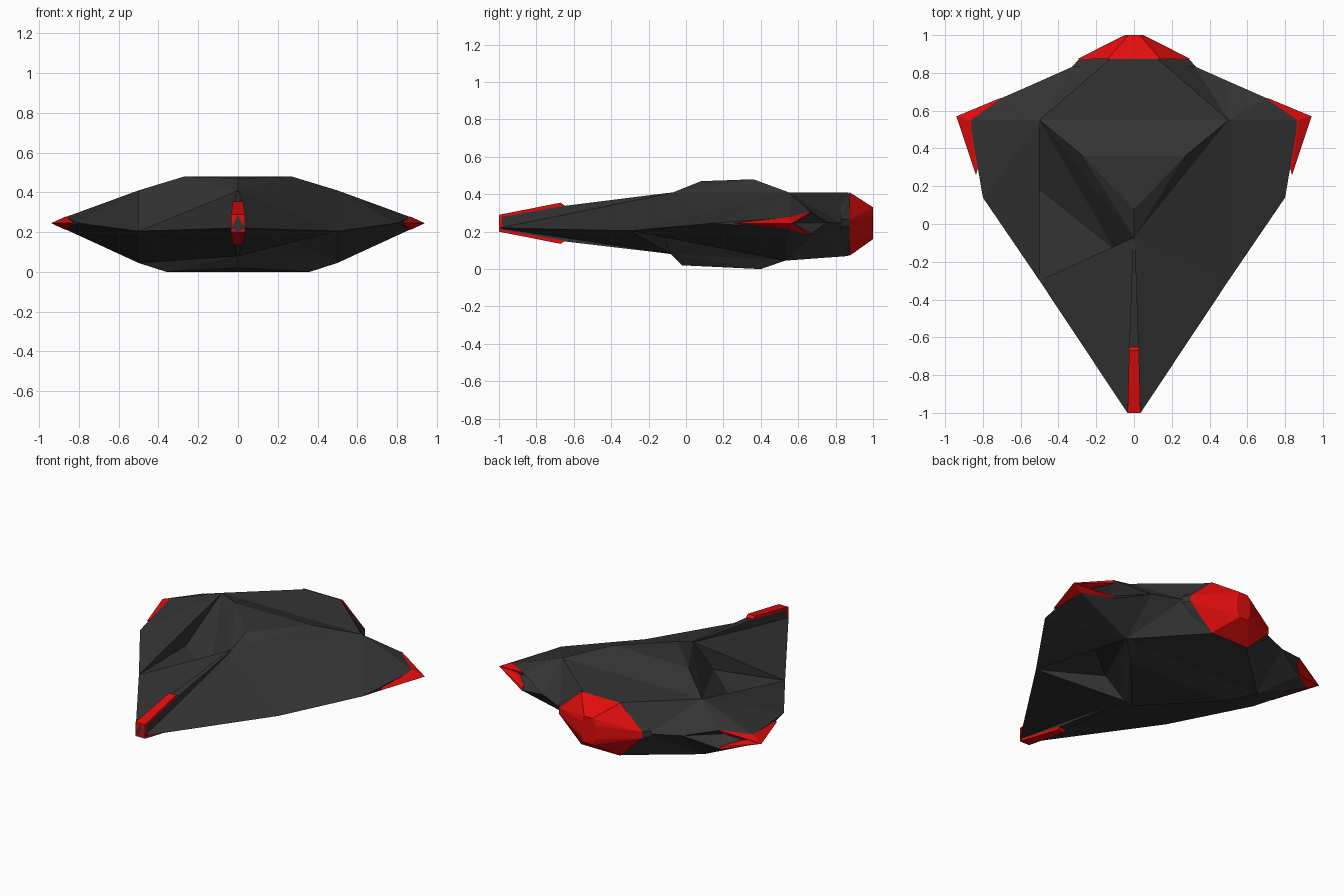
import bpy, bmesh

if "Cube" in bpy.data.objects:
    bpy.data.objects.remove(bpy.data.objects["Cube"])

def material(name, rgb):
    m = bpy.data.materials.new(name)
    m.diffuse_color = (*rgb, 1)
    m.use_nodes = True
    m.node_tree.nodes["Principled BSDF"].inputs["Base Color"].default_value = m.diffuse_color
    return m

BLACK = material("charcoal", (0.034, 0.034, 0.034))
RED = material("red", (0.76, 0.004, 0.004))

def finish(name, bm, mat):
    bmesh.ops.recalc_face_normals(bm, faces=bm.faces)
    me = bpy.data.meshes.new(name)
    bm.to_mesh(me)
    bm.free()
    me.materials.append(mat)
    ob = bpy.data.objects.new(name, me)
    bpy.context.collection.objects.link(ob)
    return ob

def convex(name, pts, mat):
    """Faceted solid wrapped round a few points."""
    bm = bmesh.new()
    for p in pts:
        bm.verts.new(p)
    r = bmesh.ops.convex_hull(bm, input=bm.verts)
    junk = [g for g in r["geom_interior"] if isinstance(g, bmesh.types.BMVert)]
    if junk:
        bmesh.ops.delete(bm, geom=junk, context='VERTS')
    return finish(name, bm, mat)

def rect(y, hx, z0, z1):
    return [(sx * hx, y, z) for sx in (-1, 1) for z in (z0, z1)]

# --- hull: faceted deck and belly sharing one rim
bm = bmesh.new()
cache = {}

def v(*co):
    key = tuple(round(c, 4) + 0.0 for c in co)
    if key not in cache:
        cache[key] = bm.verts.new(key)
    return cache[key]

def f(*vs):
    bm.faces.new(vs)

TOP = dict(nose=0.285, crown=(-0.07, 0.41), shoulder=(0.55, 0.41), tip=0.275, rear=0.305,
           hump0=(0.08, 0.47), hump1=(0.27, 0.36, 0.48), tail=0.41,
           pit=0.21, pit2=0.23, pit_side=-1)
BELLY = dict(nose=0.202, crown=(-0.08, 0.08), shoulder=(0.53, 0.045), tip=0.215, rear=0.185,
             hump0=(-0.02, 0.02), hump1=(0.36, 0.40, 0.0), tail=0.07,
             pit=0.25, pit2=0.24, pit_side=1)

for d in (TOP, BELLY):
    M = v(0, -1, d["nose"])
    C = v(0, *d["crown"])
    H0 = v(0, *d["hump0"])
    A, H, D = {}, {}, {}
    for s in (-1, 1):
        A[s] = v(s * 0.5, *d["shoulder"])
        hx, hy, hz = d["hump1"]
        H[s] = v(s * hx, hy, hz)
        D[s] = v(s * 0.13, 0.87, d["tail"])
        N, E, W = v(s * 0.035, -1, 0.22), v(s * 0.5, -0.3, 0.205), v(s * 0.8, 0.14, 0.245)
        T, R, S = v(s * 0.87, 0.55, d["tip"]), v(s * 0.705, 0.665, d["rear"]), v(s * 0.5, 0.755, 0.25)
        D2 = v(s * 0.32, 0.835, 0.245)
        f(C, M, N); f(C, N, E); f(A[s], E, W); f(A[s], W, T)
        f(A[s], T, R); f(A[s], R, S); f(A[s], S, D2); f(A[s], D2, D[s])
        # raised centre block flank
        f(C, A[s], H[s]); f(C, H[s], H0)
        if s == d["pit_side"]:
            # sunken bay instead of a flat panel
            P, Q = v(s * 0.5, 0.18, d["pit"]), v(s * 0.1, -0.14, d["pit2"])
            f(A[s], P, Q); f(A[s], Q, C); f(C, Q, E); f(E, Q, P); f(A[s], P, E)
        else:
            f(C, E, A[s])
    f(A[-1], A[1], H[1], H[-1])
    f(H[-1], H[1], H0)
    f(A[-1], A[1], D[1], D[-1])

# rim faces joining deck and belly, notched behind each wing tip
for s in (-1, 1):
    tu, td = v(s * 0.87, 0.55, 0.275), v(s * 0.87, 0.55, 0.215)
    ru, rd = v(s * 0.705, 0.665, 0.305), v(s * 0.705, 0.665, 0.185)
    sv, k = v(s * 0.5, 0.755, 0.25), v(s * 0.68, 0.58, 0.245)
    f(v(s * 0.8, 0.14, 0.245), tu, td)
    f(tu, ru, k); f(rd, td, k); f(tu, td, k)
    f(ru, sv, k); f(sv, rd, k)
    f(v(0, -1, 0.285), v(s * 0.035, -1, 0.22), v(0, -1, 0.202))
# back wall behind the engine
E6 = [(-0.13, 0.87, 0.41), (0.13, 0.87, 0.41), (0.32, 0.835, 0.245),
      (0.13, 0.87, 0.07), (-0.13, 0.87, 0.07), (-0.32, 0.835, 0.245)]
f(v(*E6[0]), v(*E6[1]), v(*E6[3]), v(*E6[4]))
f(v(*E6[1]), v(*E6[2]), v(*E6[3]))
f(v(*E6[4]), v(*E6[5]), v(*E6[0]))
finish("hull", bm, BLACK)

# --- keel ridge along the nose
convex("nose_ridge", rect(-0.99, 0.033, 0.21, 0.28) + rect(-0.65, 0.025, 0.148, 0.338)
       + rect(-0.09, 0.006, 0.082, 0.408), BLACK)

# --- red nose trim: top strip, bottom strip, front cap
for name, za, zb, t in (("nose_strip_top", 0.29, 0.355, -0.014),
                        ("nose_strip_bottom", 0.2, 0.135, 0.014)):
    convex(name, rect(-1, 0.034, za, za + t) + rect(-0.67, 0.026, zb, zb + t)
           + rect(-0.65, 0.025, zb + t, zb + 1.2 * t), RED)
convex("nose_cap", rect(-1.0, 0.035, 0.2, 0.29) + rect(-0.985, 0.035, 0.2, 0.29), RED)

# --- red wing tips: an upper and a lower blade meeting at the point
for s, side in ((-1, "left"), (1, "right")):
    for u, level in ((1, "upper"), (-1, "lower")):
        convex("wing_tip_" + side + "_" + level,
               [(s * 0.94, 0.57, 0.245), (s * 0.837, 0.26, 0.245),
                (s * 0.705, 0.668, 0.245 + u * 0.062), (s * 0.71, 0.66, 0.245 + u * 0.045),
                (s * 0.871, 0.55, 0.245 + u * 0.032), (s * 0.86, 0.55, 0.245)], RED)

# --- red faceted engine at the tail, six-sided and tapering
convex("engine", rect(0.873, 0.14, 0.07, 0.412) + rect(0.873, 0.3, 0.225, 0.265)
       + rect(1.0, 0.03, 0.16, 0.33) + rect(1.0, 0.05, 0.2, 0.29), RED)
convex("engine_collar", rect(0.83, 0.15, 0.072, 0.409) + rect(0.83, 0.33, 0.225, 0.265)
       + rect(0.874, 0.13, 0.076, 0.405) + rect(0.874, 0.29, 0.225, 0.265), BLACK)
